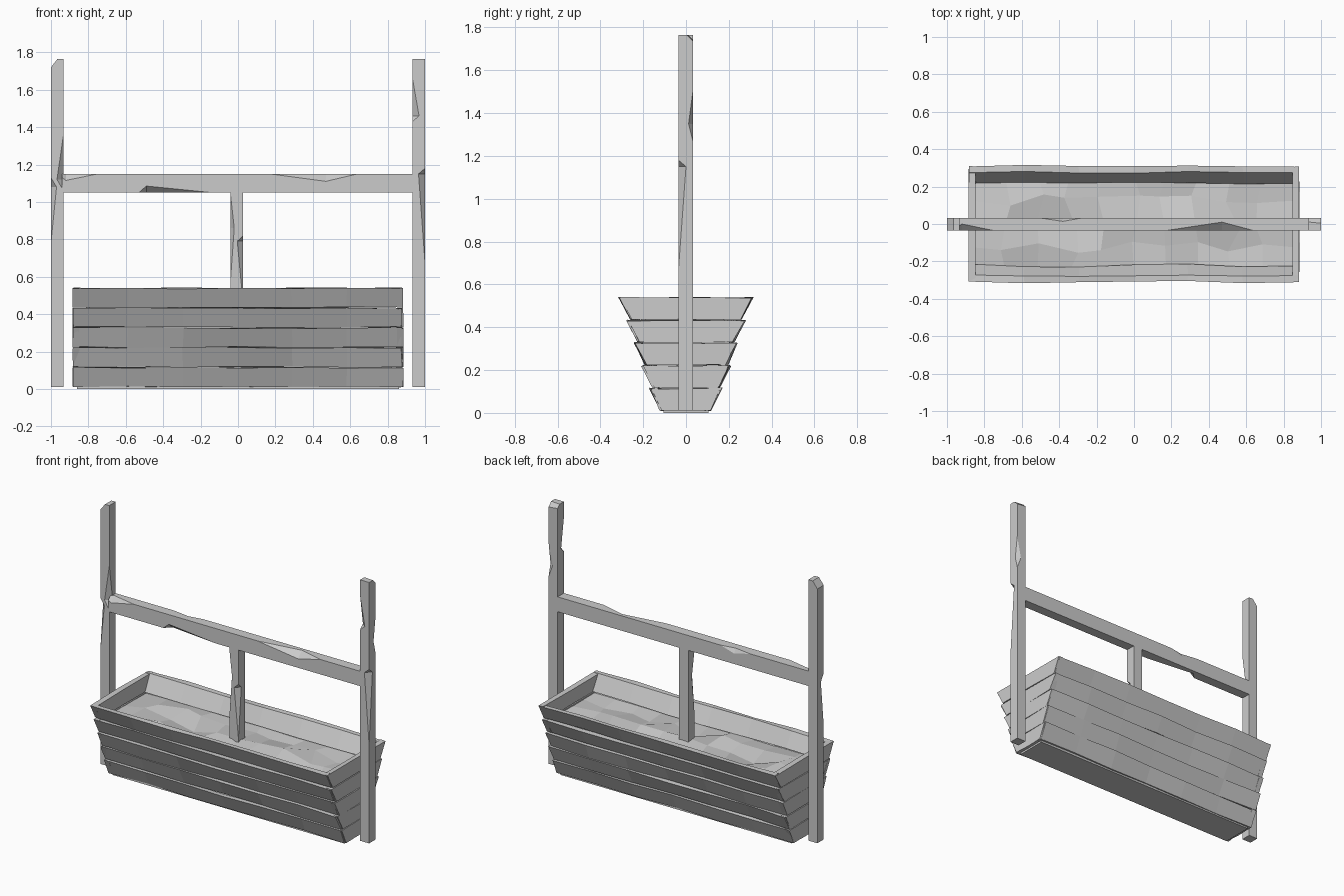
import bpy, bmesh, random
from mathutils import Vector

random.seed(4)
if "Cube" in bpy.data.objects:
    bpy.data.objects.remove(bpy.data.objects["Cube"], do_unlink=True)

grey = bpy.data.materials.new("plain grey")
grey.use_nodes = True
grey.diffuse_color = (0.6, 0.6, 0.6, 1)
grey.node_tree.nodes["Principled BSDF"].inputs["Base Color"].default_value = (0.6, 0.6, 0.6, 1)


def finish(name, bm):
    mesh = bpy.data.meshes.new(name)
    bm.to_mesh(mesh)
    bm.free()
    mesh.materials.append(grey)
    obj = bpy.data.objects.new(name, mesh)
    bpy.context.collection.objects.link(obj)
    return obj


def loft(name, rings, cut=None):
    """Skin a closed solid through rings of points, then slice off a corner."""
    bm = bmesh.new()
    loops = [[bm.verts.new(p) for p in ring] for ring in rings]
    n = len(loops[0])
    for a, b in zip(loops, loops[1:]):
        for i in range(n):
            j = (i + 1) % n
            bm.faces.new((a[i], a[j], b[j], b[i]))
    bm.faces.new(loops[0])
    bm.faces.new(loops[-1])
    bmesh.ops.remove_doubles(bm, verts=bm.verts, dist=0.0004)
    if cut:
        bmesh.ops.bisect_plane(bm, geom=bm.verts[:] + bm.edges[:] + bm.faces[:],
                               plane_co=cut[0], plane_no=cut[1], clear_outer=True)
        bmesh.ops.holes_fill(bm, edges=[e for e in bm.edges if e.is_boundary])
    bmesh.ops.recalc_face_normals(bm, faces=bm.faces)
    return finish(name, bm)


def chipped_bar(name, u_range, v_range, t_range, chips, place, cut=None):
    """Square bar along t; each chip is (u side, v side, start, peak, end, u depth, v depth)."""
    stations = {*t_range}
    for c in chips:
        stations |= {t for t in c[2:5] if t_range[0] < t < t_range[1]}
    rings = []
    for t in sorted(stations):
        ring = []
        for su, sv in ((-1, -1), (1, -1), (1, 1), (-1, 1)):
            du = dv = 0
            for cu, cv, start, peak, end, pu, pv in chips:
                if (cu, cv) == (su, sv) and start < t < end:
                    k = (t - start) / (peak - start) if t <= peak else (end - t) / (end - peak)
                    du, dv = max(du, k * pu), max(dv, k * pv)
            u, v = u_range[su > 0], v_range[sv > 0]
            pair = [place(u, v - sv * dv, t), place(u - su * du, v, t)]
            ring += pair if su == sv else pair[::-1]
        rings.append(ring)
    return loft(name, rings, cut)


def upright(u, v, t):
    return (u, v, t)


def level(u, v, t):
    return (t, v, u)


# Frame: two tall posts, a cross beam and a short middle post
depth = (-0.035, 0.032)
chipped_bar("right_post", (-1, -0.933), depth, (0.01, 1.765),
            [(1, -1, 1.06, 1.12, 1.36, 0.035, 0.035),
             (-1, -1, 0.78, 1.08, 1.13, 0.03, 0.03)],
            upright, cut=(Vector((-1, 0, 1.72)), Vector((-0.045, 0, 0.035))))
chipped_bar("left_post", (0.933, 1), depth, (0.01, 1.765),
            [(-1, -1, 1.43, 1.46, 1.66, 0.035, 0.03),
             (1, -1, 0.67, 1.15, 1.18, 0.035, 0.035),
             (1, 1, 1.27, 1.35, 1.5, 0.03, 0.02)],
            upright, cut=(Vector((0.97, 0.032, 1.74)), Vector((0.1, 1, 1))))
chipped_bar("cross_beam", (1.05, 1.15), depth, (-0.94, 0.94),
            [(-1, -1, -0.53, -0.49, -0.14, 0.035, 0.04),
             (1, -1, 0.17, 0.47, 0.64, 0.04, 0.045),
             (1, -1, -0.97, -0.92, -0.75, 0.035, 0.035),
             (1, 1, -0.5, -0.38, -0.28, 0.03, 0.018)], level)
chipped_bar("middle_post", (-0.04, 0.028), depth, (0.38, 1.06),
            [(-1, -1, 0.58, 0.86, 1.04, 0.02, 0.03),
             (1, -1, 0.45, 0.79, 0.82, 0.032, 0.03)], upright)


# Trough: five courses of flared, slightly warped boards
def wobble(p, amount=0.005):
    return tuple(c + random.uniform(-amount, amount) for c in p)


THICK = 0.035
for row in range(5):
    z0 = 0.012 + 0.106 * row
    z1 = z0 + 0.102
    low, high = 0.117 + 0.035 * row, 0.165 + 0.0365 * row
    for side, label in ((-1, "front"), (1, "back")):
        rings = []
        for i in range(7):
            x = -0.88 + 1.755 * i / 6
            section = ((low, z0), (high, z1), (high - THICK, z1), (low - THICK, z0))
            shift = random.uniform(-0.006, 0.006)
            rings.append([wobble((x, side * (y + shift), z), 0.004) for y, z in section])
        loft(f"{label}_board_{row + 1}", rings)
    for side, label in ((-1, "right"), (1, "left")):
        rings = []
        for f in (-1, 0, 1):
            outer, inner = side * 0.883, side * 0.848
            rings.append([wobble(p, 0.003) for p in (
                (outer, f * (low - 0.003), z0), (outer, f * (high - 0.003), z1),
                (inner, f * (high - 0.003), z1), (inner, f * (low - 0.003), z0))])
        loft(f"{label}_end_board_{row + 1}", rings)

# Trough floor
loft("trough_floor", [[(x, -0.105, 0.0), (x, 0.105, 0.0), (x, 0.105, 0.03), (x, -0.105, 0.03)]
                      for x in (-0.86, 0.86)])

# Lumpy faceted filling
bm = bmesh.new()
bmesh.ops.create_grid(bm, x_segments=10, y_segments=4, size=1)
for v in bm.verts:
    inside = abs(v.co.x) < 0.99 and abs(v.co.y) < 0.99
    x, y = v.co.x * 0.86, v.co.y * 0.25
    if inside:
        x += random.uniform(-0.05, 0.05)
        y += random.uniform(-0.035, 0.035)
    v.co = (x, y, 0.425 + (random.uniform(-0.025, 0.035) if inside else 0))
bmesh.ops.recalc_face_normals(bm, faces=bm.faces)
if sum(f.normal.z for f in bm.faces) < 0:
    bmesh.ops.reverse_faces(bm, faces=bm.faces)
finish("filling", bm)
